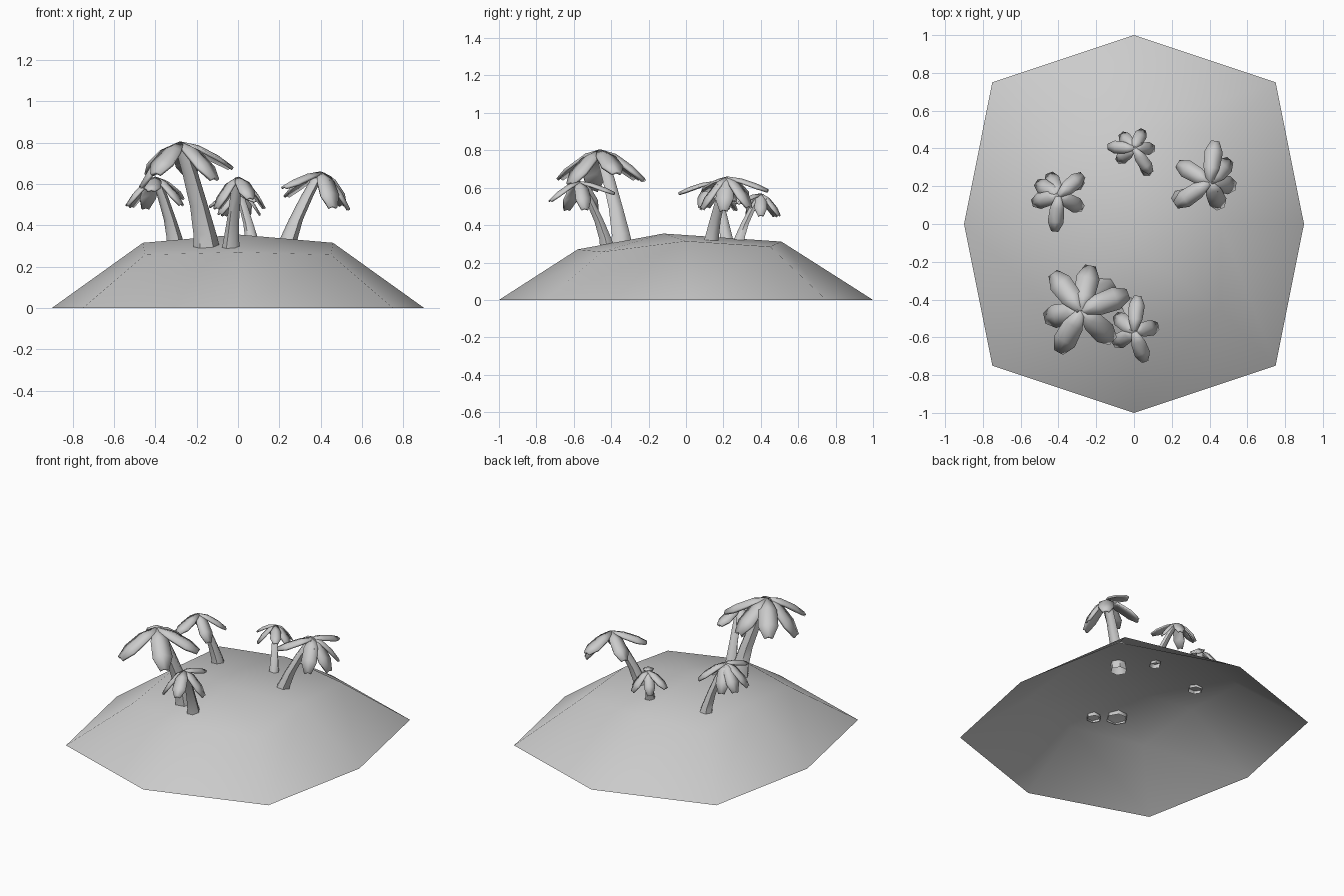
import bpy, math
from mathutils import Vector

if "Cube" in bpy.data.objects:
    bpy.data.objects.remove(bpy.data.objects["Cube"])


def make(name, verts, faces, thick=0, angle=180):
    me = bpy.data.meshes.new(name)
    me.from_pydata([tuple(v) for v in verts], [], faces)
    me.update()
    ob = bpy.data.objects.new(name, me)
    bpy.context.collection.objects.link(ob)
    bpy.ops.object.select_all(action='DESELECT')
    ob.select_set(True)
    bpy.context.view_layer.objects.active = ob
    bpy.ops.object.shade_smooth_by_angle(angle=math.radians(angle))
    if thick:
        m = ob.modifiers.new("thickness", 'SOLIDIFY')
        m.thickness = thick
    return ob


# Island: open faceted mound of two octagonal rings and a peak
rim = [(0.9, 0, 0), (0.75, 0.75, 0), (0, 1, 0), (-0.75, 0.75, 0),
       (-0.9, 0, 0), (-0.75, -0.75, 0), (0, -1, 0), (0.75, -0.75, 0)]
shoulder = [(0.46, 0, 0.315), (0.45, 0.45, 0.285), (0, 0.51, 0.312), (-0.45, 0.45, 0.285),
            (-0.46, 0, 0.315), (-0.45, -0.45, 0.257), (0, -0.58, 0.27), (0.45, -0.45, 0.257)]
faces = []
for i in range(8):
    j = (i + 1) % 8
    faces += [(i, j, 8 + j, 8 + i), (8 + i, 8 + j, 16)]
make("island", rim + shoulder + [(0, -0.12, 0.355)], faces)


# Trunk: six-sided flared tube bending towards the crown
def trunk(name, base, top, s):
    base, top = Vector(base), Vector(top)
    verts, faces = [], []
    for u, r in ((0, .066), (.14, .056), (.4, .044), (.7, .038), (.97, .033)):
        c = base.lerp(top, u ** 1.35)
        c.z = base.z + (top.z - base.z) * u
        for k in range(6):
            a = math.tau * k / 6
            verts.append(c + Vector((math.cos(a), math.sin(a), 0)) * r * s)
    for q in range(4):
        for k in range(6):
            m = (k + 1) % 6
            faces.append((q * 6 + k, q * 6 + m, q * 6 + 6 + m, q * 6 + 6 + k))
    faces.append(tuple(range(24, 30)))
    make(name, verts, faces, angle=60)


# Crown: folded drooping leaves, each reaching to a given tip
def crown(name, top, s, tips):
    top = Vector(top)
    verts, faces = [], []
    arc = 0.29 * s
    for x, y in tips:
        d = Vector((x - top.x, y - top.y, 0))
        r = d.length
        drop = math.sqrt(max(arc * arc - r * r, (0.3 * arc) ** 2))
        side = Vector((-d.y, d.x, 0)) / r
        n = len(verts)
        for u, w in ((0.02, .022), (.36, .056), (.74, .062), (1, .028)):
            mid = top + d * u - Vector((0, 0, drop * u ** 1.8))
            low = Vector((0, 0, -0.35 * w * s))
            verts += [mid - side * w * s + low, mid, mid + side * w * s + low]
        for q in range(3):
            for k in range(2):
                a = n + q * 3 + k
                faces.append((a, a + 3, a + 4, a + 1))
    make(name, verts, faces, thick=0.016 * s, angle=50)


# Trees: base, crown centre, scale, leaf tips seen from above
trees = {
    "tall": ((-.15, -.34, .28), (-.28, -.46, .805), 1.0,
             [(-.43, -.26), (-.23, -.22), (-.03, -.37), (-.11, -.62), (-.40, -.68), (-.475, -.5)]),
    "front": ((-.035, -.42, .275), (0, -.57, .635), .68,
              [(.02, -.38), (.13, -.54), (.06, -.73), (-.11, -.64), (-.1, -.48)]),
    "left": ((-.30, .22, .29), (-.40, .15, .635), .68,
             [(-.45, .27), (-.27, .26), (-.27, .08), (-.42, -.04), (-.54, .11), (-.52, .22)]),
    "right": ((.23, .13, .27), (.40, .22, .66), .78,
              [(.43, .44), (.54, .20), (.46, .08), (.22, .10), (.23, .32), (.51, .34)]),
    "back": ((.07, .28, .3), (0, .40, .57), .55,
             [(-.07, .48), (-.14, .41), (-.09, .33), (.09, .27), (.11, .40), (.05, .50)]),
}
for name, (base, top, s, tips) in trees.items():
    trunk(name + "_palm_trunk", base, top, s)
    crown(name + "_palm_leaves", top, s, tips)
